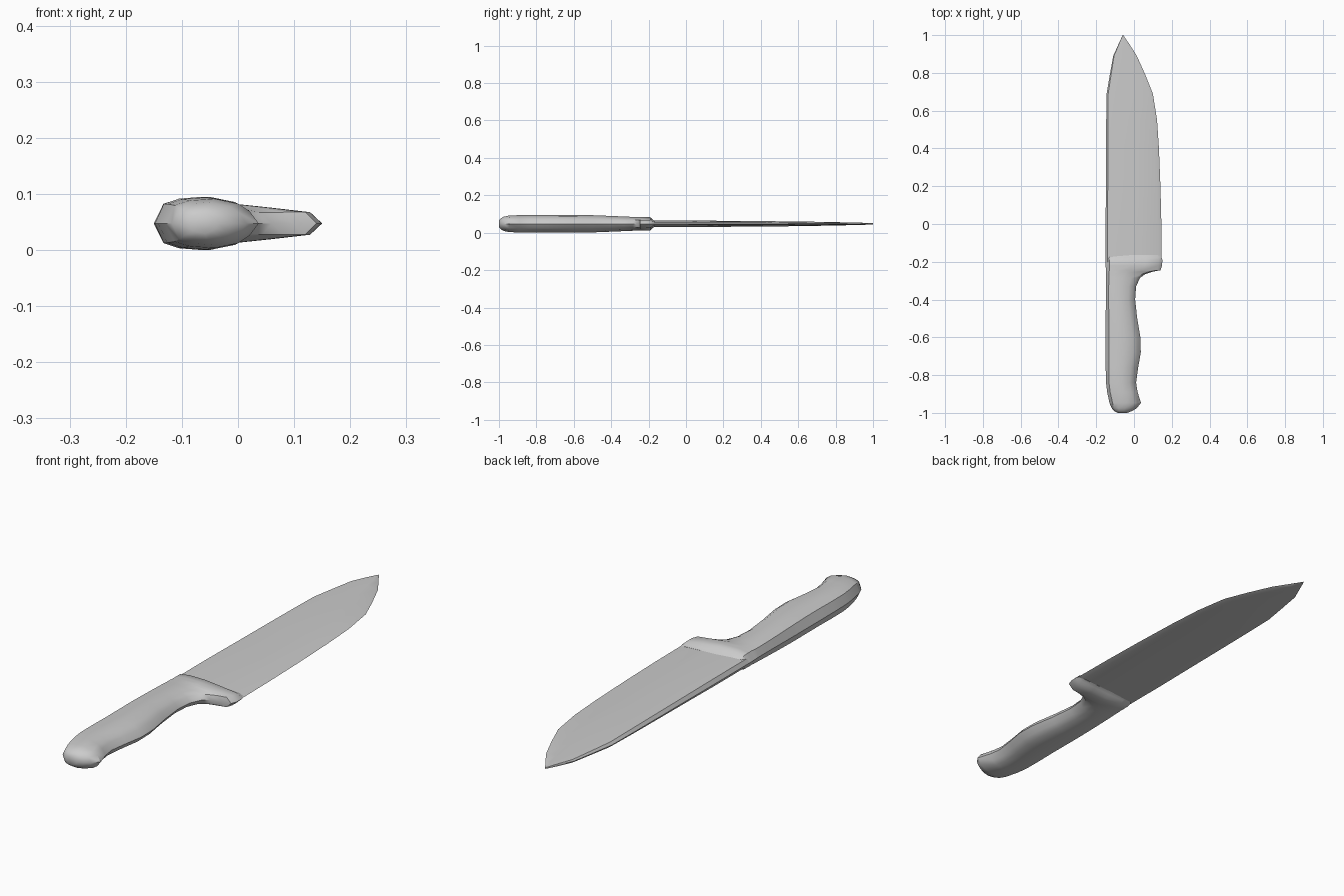
import bpy, bmesh

if "Cube" in bpy.data.objects:
    bpy.data.objects.remove(bpy.data.objects["Cube"])

ZC = 0.0475  # mid-plane height of the knife


def loft(name, rows, angle):
    """Skin closed cross-sections. Each row: (y, upper half profile [(x, h)...]),
    mirrored below the mid-plane."""
    bm = bmesh.new()
    rings = []
    for y, prof in rows:
        pts = [(x, h) for x, h in prof] + [(x, -h) for x, h in prof[-2:0:-1]]
        rings.append([bm.verts.new((x, y, ZC + h)) for x, h in pts])
    n = len(rings[0])
    for a, b in zip(rings, rings[1:]):
        for i in range(n):
            j = (i + 1) % n
            bm.faces.new((a[i], a[j], b[j], b[i]))
    bm.faces.new(rings[0])
    bm.faces.new(rings[-1][::-1])
    bmesh.ops.remove_doubles(bm, verts=bm.verts, dist=1e-5)
    bmesh.ops.recalc_face_normals(bm, faces=bm.faces)
    me = bpy.data.meshes.new(name)
    bm.to_mesh(me)
    bm.free()
    ob = bpy.data.objects.new(name, me)
    bpy.context.collection.objects.link(ob)
    bpy.ops.object.select_all(action='DESELECT')
    bpy.context.view_layer.objects.active = ob
    ob.select_set(True)
    bpy.ops.object.shade_smooth_by_angle(angle=angle)
    return ob


# Unit half profiles: rounded grip and flatter bolster
GRIP = [(0, 0), (.1, .74), (.27, .93), (.53, 1), (.78, .8), (.9, .5), (1, 0)]
BOLSTER = [(0, 0), (.065, .8), (.2, 1), (.45, 1), (.7, .78), (.93, .56), (1, 0)]


def section(left, right, t, k):
    return [(left + (right - left) * (a[0] + (b[0] - a[0]) * k),
             t * (a[1] + (b[1] - a[1]) * k)) for a, b in zip(GRIP, BOLSTER)]


# Handle stations: y, left, right, half thickness, bolster blend
HANDLE = [
    (-1.0, -.085, -.035, .018, 0), (-.99, -.105, -.01, .029, 0),
    (-.975, -.118, .015, .038, 0), (-.947, -.13, .037, .044, 0),
    (-.89, -.142, .019, .0465, 0), (-.84, -.148, .011, .0475, 0),
    (-.76, -.15, .022, .0475, 0), (-.68, -.15, .036, .0475, 0),
    (-.6, -.15, .034, .0475, 0), (-.5, -.15, .017, .046, 0),
    (-.4, -.149, .006, .042, .1), (-.33, -.148, .011, .039, .3),
    (-.285, -.148, .032, .037, .5), (-.265, -.148, .06, .036, .7),
    (-.252, -.149, .1, .036, .9), (-.245, -.149, .14, .036, 1),
    (-.22, -.15, .149, .036, 1), (-.19, -.15, .15, .035, 1),
    (-.178, -.149, .146, .022, 1), (-.165, -.148, .143, .015, 1)]
loft("handle", [(y, section(l, r, t, k)) for y, l, r, t, k in HANDLE], 0.75)

# Blade stations: y, spine x, edge x, half thickness near the spine
BLADE = [
    (-.2, -.15, .147, .018), (0, -.15, .145, .018), (.2, -.149, .14, .016),
    (.4, -.148, .132, .0145), (.55, -.147, .122, .013), (.69, -.145, .1, .011),
    (.79, -.128, .06, .009), (.89, -.11, .015, .007), (.95, -.083, -.023, .0055),
    (1.0, -.06, -.057, .003)]


def blade_section(s, e, t):
    w = e - s
    return [(s, 0), (s + .035 * w, t * .9), (s + .2 * w, t),
            (s + .6 * w, t * .72), (s + .93 * w, t * .4), (e, 0)]


loft("blade", [(y, blade_section(s, e, t)) for y, s, e, t in BLADE], 0.7)
